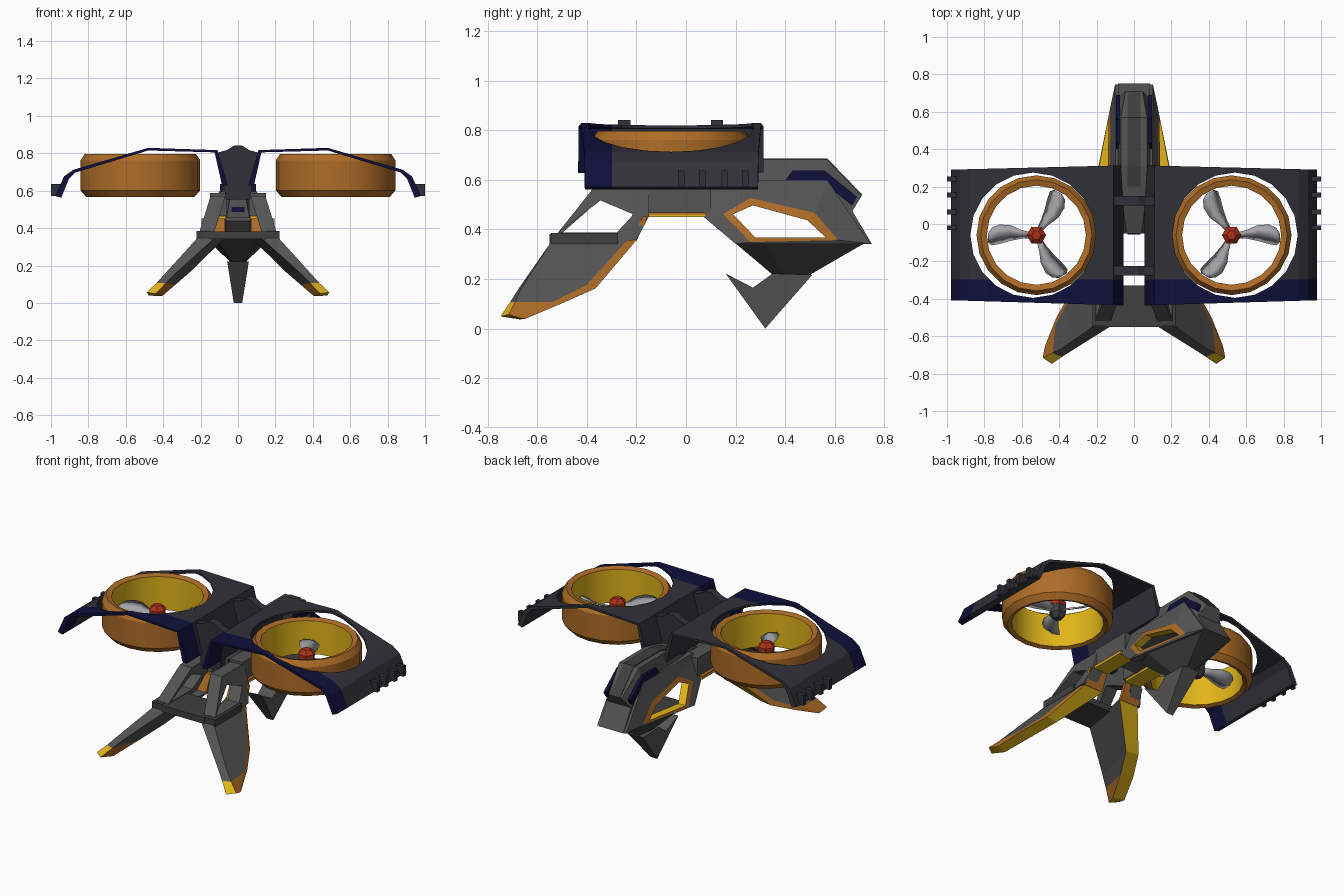
import bpy, bmesh, math
from mathutils import Matrix, Vector

cube = bpy.data.objects.get("Cube")
if cube:
    bpy.data.objects.remove(cube)


def material(name, r, g, b):
    m = bpy.data.materials.new(name)
    m.use_nodes = True
    m.diffuse_color = (r, g, b, 1)
    m.node_tree.nodes["Principled BSDF"].inputs["Base Color"].default_value = (r, g, b, 1)
    return m


PANEL = material("charcoal", .03, .03, .04)
NAVY = material("navy", .005, .005, .045)
GREY = material("mid grey", .09, .09, .09)
DARK = material("dark grey", .05, .05, .05)
ORANGE = material("orange", .42, .15, .02)
YELLOW = material("yellow", .75, .46, .01)
SILVER = material("light grey", .38, .38, .40)
RED = material("red", .42, .03, .01)


def finish(name, bm, mats, mirror=False):
    bmesh.ops.recalc_face_normals(bm, faces=bm.faces)
    me = bpy.data.meshes.new(name)
    bm.to_mesh(me)
    bm.free()
    for m in mats:
        me.materials.append(m)
    ob = bpy.data.objects.new(name, me)
    bpy.context.collection.objects.link(ob)
    if mirror:
        ob.modifiers.new("mirror", "MIRROR").use_mirror_merge = False
    return ob


def loft(name, loops, mats, rule=None, caps=True, wrap=False, mirror=False, matrix=None):
    """Skin closed loops of equal length; rule(section, side) picks the colour."""
    bm = bmesh.new()
    rows = [[bm.verts.new(p) for p in loop] for loop in loops]
    n = len(rows[0])
    for s in range(len(rows) if wrap else len(rows) - 1):
        a, b = rows[s], rows[(s + 1) % len(rows)]
        for i in range(n):
            j = (i + 1) % n
            f = bm.faces.new((a[i], a[j], b[j], b[i]))
            f.material_index = rule(s, i) if rule else 0
    if caps and not wrap:
        first = bm.faces.new(rows[0])
        bm.faces.new(rows[-1])
        first.material_index = rule(0, 0) if rule else 0
    if matrix:
        bm.transform(matrix)
    return finish(name, bm, mats, mirror)


def prism(name, pts, x0, x1, mat, mirror=False):
    return loft(name, [[(x, y, z) for y, z in pts] for x in (x0, x1)], [mat], mirror=mirror)


def box(name, lo, hi, mat, mirror=False):
    pts = [(lo[1], lo[2]), (hi[1], lo[2]), (hi[1], hi[2]), (lo[1], hi[2])]
    return prism(name, pts, lo[0], hi[0], mat, mirror)


def circle(r, z, n):
    return [(r * math.cos(math.tau * i / n), r * math.sin(math.tau * i / n), z) for i in range(n)]


# Wing shells: bent sheet with a round opening and a navy leading edge
outer = [(.055, .63), (.11, .82), (.48, .832), (.88, .715), (.93, .68), (.978, .575)]
inner = [(.945, .565), (.905, .665), (.87, .70), (.48, .818), (.125, .808), (.085, .63)]
profile = outer + inner
wing = loft("wing_shell",
            [[(x, -.437 + .03 * x, z) for x, z in profile],
             [(x, .315 - .025 * x, z) for x, z in profile]], [PANEL, NAVY])
cutter = loft("opening_cutter", [circle(.335, z, 20) for z in (.4, 1)], [PANEL],
              matrix=Matrix.Translation((.54, -.06, 0)))
cutter.hide_render = True
cut = wing.modifiers.new("opening", "BOOLEAN")
cut.object = cutter
cut.solver = "EXACT"
bpy.context.view_layer.update()
cut_mesh = bpy.data.meshes.new_from_object(
    wing.evaluated_get(bpy.context.evaluated_depsgraph_get()))
wing.modifiers.clear()
wing.data = cut_mesh
bpy.data.objects.remove(cutter)
bm = bmesh.new()
bm.from_mesh(cut_mesh)
bmesh.ops.bisect_plane(bm, geom=bm.verts[:] + bm.edges[:] + bm.faces[:],
                       plane_co=(0, -.298, 0), plane_no=(0, 1, 0))
for f in bm.faces:
    f.material_index = int(f.calc_center_median().y < -.298)
bm.to_mesh(cut_mesh)
bm.free()
wing.modifiers.new("mirror", "MIRROR").use_mirror_merge = False

# Vents along the outer flaps
for y in (-.02, .065, .155, .24):
    box("side_vent", (.95, y - .013, .575), (1.0, y + .013, .64), PANEL, True)

# Ducts: orange outside, yellow inside
hub_at = Matrix.Translation((.522, -.06, 0))
section = [(.265, .58), (.29, .57), (.32, .605), (.32, .765), (.297, .80), (.265, .79)]
duct = loft("fan_duct", [circle(r, z, 20) for r, z in section], [ORANGE, YELLOW],
            lambda s, i: int(s == 5), wrap=True, mirror=True, matrix=hub_at)
bpy.context.view_layer.objects.active = duct
duct.select_set(True)
bpy.ops.object.shade_smooth_by_angle(angle=math.radians(30))
duct.select_set(False)

# Hubs and blades
loft("fan_hub", [circle(r, z, 6) for r, z in ((.025, .61), (.05, .64), (.05, .69))],
     [DARK], mirror=True, matrix=hub_at)
loft("hub_cap", [circle(r, z, 6) for r, z in ((.052, .688), (.052, .71), (.025, .735))],
     [RED], mirror=True, matrix=hub_at)
stations = [(.03, .02, 0, 40), (.08, .03, .005, 38), (.14, .05, .012, 32),
            (.20, .058, .005, 26), (.24, .05, -.008, 22), (.258, .025, -.015, 20)]
for k in range(3):
    loops = []
    for r, half, sweep, pitch in stations:
        c, s = math.cos(math.radians(pitch)), math.sin(math.radians(pitch))
        loops.append([(r, sweep + u * c - v * s, .665 + u * s + v * c)
                      for u, v in ((-half, 0), (0, -.006), (half, 0), (0, .006))])
    blade = loft("fan_blade", loops, [SILVER], mirror=True,
                 matrix=hub_at @ Matrix.Rotation(math.tau * k / 3, 4, "Z"))
    for p in blade.data.polygons:
        p.use_smooth = len(p.vertices) == 4

# Mounts joining the wings to the body
half = [(.02, .845), (.06, .82), (.115, .805), (.075, .63), (.065, .555)]
mount = half + [(-x, z) for x, z in reversed(half)]
for y in (-.25, .125):
    loft("wing_mount", [[(x, y + d, z) for x, z in mount] for d in (-.025, .025)], [PANEL])

# Front legs: corners run front outer, front inner, back inner, back outer, strip
leg = [
    [(.488, -.715, .06), (.44, -.748, .052), (.405, -.67, .04), (.475, -.65, .042), (.48, -.672, .046)],
    [(.435, -.69, .11), (.385, -.71, .11), (.335, -.52, .10), (.415, -.50, .105), (.42, -.54, .11)],
    [(.385, -.665, .165), (.33, -.675, .165), (.26, -.38, .165), (.34, -.365, .165), (.345, -.40, .18)],
    [(.222, -.55, .345), (.13, -.55, .345), (.06, -.20, .36), (.195, -.20, .36), (.205, -.235, .362)],
]
loft("front_leg", leg, [GREY, ORANGE, YELLOW],
     lambda s, i: 2 if i == 2 or (s == 0 and i == 0) else 1 if i == 3 or s == 0 else 0,
     mirror=True)


def window_frame(name, rings, x_at, thick, mats):
    """Side plate with a window, from outer edge to window edge and back."""
    loops = [[(x_at(y, z), y, z) for y, z in ring] for ring in rings]
    back = [[(x - thick, y, z) for x, y, z in loop] for loop in reversed(loops)]
    n = len(rings)
    return loft(name, loops + back, mats,
                lambda s, i: 2 if s == n - 1 else 1 if s == n - 2 else 0,
                wrap=True, mirror=True)


# Shoulder frames above the legs
window_frame("shoulder_frame", [
    [(-.55, .345), (-.37, .575), (-.15, .575), (-.15, .455), (-.2, .36)],
    [(-.52, .386), (-.347, .523), (-.213, .468), (-.217, .455), (-.277, .387)],
    [(-.515, .39), (-.345, .52), (-.215, .465), (-.22, .455), (-.28, .39)],
], lambda y, z: .145 + (.58 - z) * .31, .08, [GREY, GREY, GREY])
prism("shoulder_edge", [(-.2, .355), (-.155, .455), (-.175, .455), (-.22, .36)], .07, .195, ORANGE, True)
box("cross_plate", (-.15, -.55, .345), (.15, -.33, .385), DARK)
box("side_bar", (.15, -.545, .345), (.222, -.275, .388), DARK, True)

# Middle beams with an orange and yellow lower edge
box("side_beam", (.06, -.17, .47), (.15, .10, .59), GREY, True)
box("beam_edge", (.065, -.155, .463), (.17, .08, .472), ORANGE, True)
box("beam_underside", (.065, -.155, .453), (.17, .08, .463), YELLOW, True)

# Tail frames with trimmed windows
window_frame("tail_frame", [
    [(.07, .455), (.07, .6), (.57, .6), (.745, .345), (.2, .345)],
    [(.15, .465), (.26, .53), (.52, .47), (.615, .36), (.26, .352)],
    [(.19, .465), (.27, .50), (.49, .44), (.565, .37), (.28, .37)],
], lambda y, z: .1 + (.6 - z) * .4 * max(0, min(1, (.75 - y) / .45)), .05,
    [GREY, ORANGE, YELLOW])
prism("tail_back", [(.6, .53), (.67, .48), (.75, .345), (.69, .345), (.6, .44)], -.085, .085, GREY)

# Central pod: y top, y bottom, half widths and heights
pod = [(-.05, -.05, .04, .06, .58, .46), (.1, .1, .06, .095, .64, .5),
       (.31, .31, .07, .10, .685, .53), (.57, .57, .07, .10, .685, .51),
       (.71, .67, .045, .085, .54, .475)]
loft("central_pod", [[(-wt, yt, zt), (wt, yt, zt), (wb, yb, zb), (-wb, yb, zb)]
                     for yt, yb, wt, wb, zt, zb in pod], [GREY])
box("nose_slot", (-.035, -.056, .49), (.035, -.049, .515), NAVY)
prism("pod_deck", [(.2, .665), (.31, .69), (.57, .69), (.712, .543), (.70, .53), (.2, .65)], -.035, .035, DARK)
prism("pod_stripe", [(.40, .60), (.43, .64), (.56, .64), (.69, .535), (.67, .50), (.55, .595)],
      .075, .096, NAVY, True)

# Belly and tail fin
top = [(.12, .2), (.17, .32), (.09, .72)]
low = [(.03, .35), (.04, .40), (.025, .50)]


def both(pts, z):
    return [(x, y, z) for x, y in pts] + [(-x, y, z) for x, y in reversed(pts)]


loft("tail_belly", [both(top, .347), both(low, .22)], [DARK])
fin = [(.16, .225), (.32, .003), (.51, .22), (.35, .225), (.27, .168)]
loft("tail_fin", [[(s * (.022 + z * .16), y, z) for y, z in fin] for s in (-1, 1)], [GREY])

# Stand the model on the ground
bpy.context.view_layer.update()
lowest = min((ob.matrix_world @ v.co).z for ob in bpy.context.scene.objects
             if ob.type == "MESH" for v in ob.data.vertices)
for ob in bpy.context.scene.objects:
    if ob.type == "MESH":
        ob.location.z -= lowest
